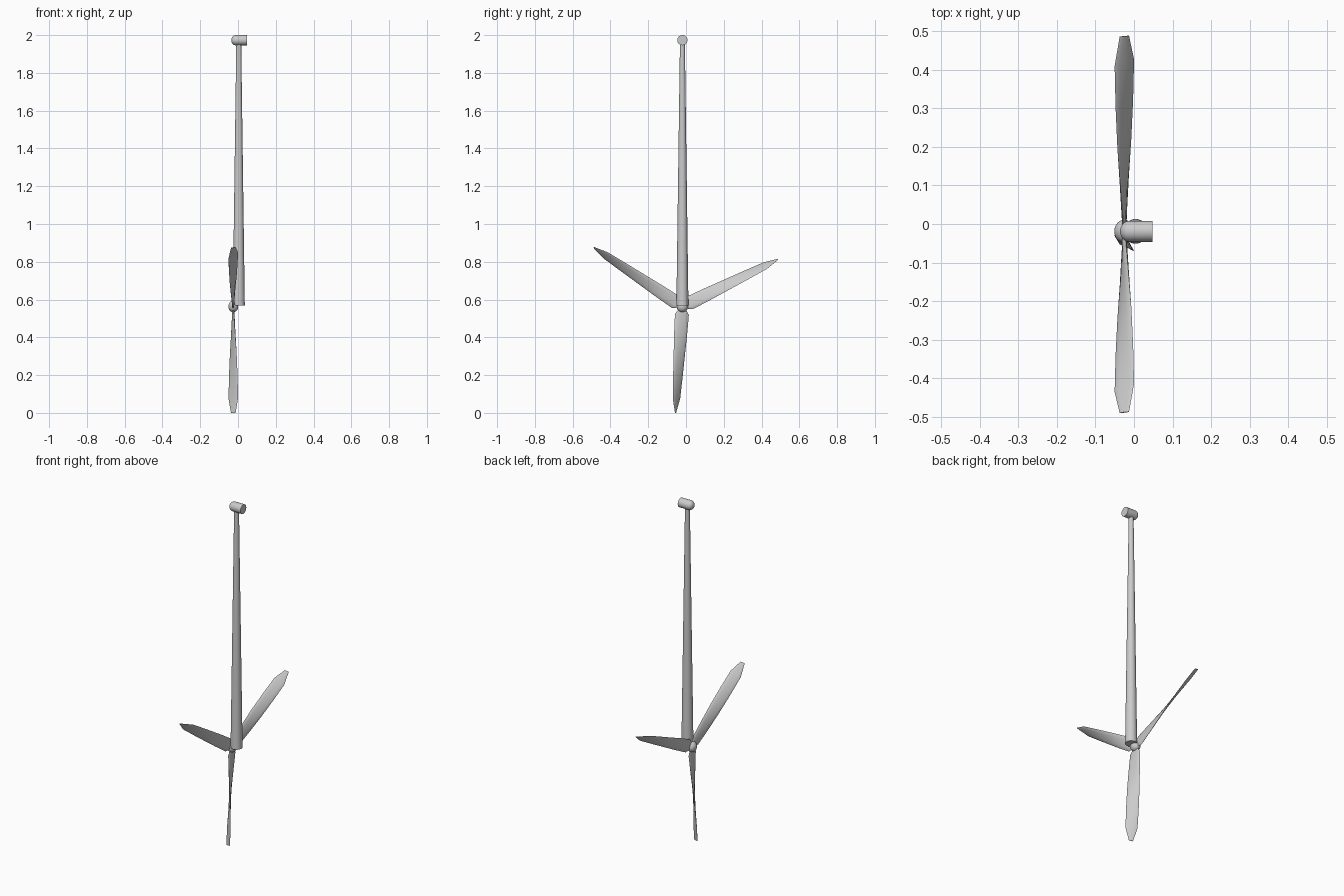
import bpy, bmesh
from math import sin, cos, pi, radians
from mathutils import Vector, Matrix

if "Cube" in bpy.data.objects:
    bpy.data.objects.remove(bpy.data.objects["Cube"])

AXIS_Y = -0.019
HUB = Vector((-0.025, AXIS_Y, 0.563))


def skin(name, rings, matrix):
    """Closed mesh lofted through equal-sized rings of points."""
    bm = bmesh.new()
    loops = [[bm.verts.new(matrix @ Vector(p)) for p in ring] for ring in rings]
    n = len(loops[0])
    for a, b in zip(loops, loops[1:]):
        for i in range(n):
            j = (i + 1) % n
            bm.faces.new((a[i], a[j], b[j], b[i]))
    bm.faces.new(loops[0])
    bm.faces.new(loops[-1])
    bmesh.ops.recalc_face_normals(bm, faces=bm.faces)
    mesh = bpy.data.meshes.new(name)
    bm.to_mesh(mesh)
    bm.free()
    ob = bpy.data.objects.new(name, mesh)
    bpy.context.collection.objects.link(ob)
    bpy.ops.object.select_all(action='DESELECT')
    ob.select_set(True)
    bpy.context.view_layer.objects.active = ob
    bpy.ops.object.shade_smooth_by_angle(angle=radians(35))
    return ob


def lathe(name, profile, matrix, sides=32):
    """Revolve (radius, height) pairs about local z."""
    rings = [[(r * cos(2 * pi * i / sides), r * sin(2 * pi * i / sides), h)
              for i in range(sides)] for r, h in profile]
    return skin(name, rings, matrix)


# tapered tower
lathe("tower", [(0.032, 0.568), (0.013, 1.962)],
      Matrix.Translation((0.004, AXIS_Y, 0)))

# nacelle lying along x, rounded at the rotor end
nose = [(0.027 * sin(a), -0.013 - 0.023 * cos(a))
        for a in (radians(d) for d in (10, 25, 40, 55, 70, 90))]
lathe("nacelle", nose + [(0.027, 0.048)],
      Matrix.Translation((0, AXIS_Y, 1.973)) @ Matrix.Rotation(pi / 2, 4, 'Y'))

# hub
ball = [(0.030 * sin(a), -0.026 * cos(a))
        for a in (radians(4 + 172 * k / 12) for k in range(13))]
lathe("hub", ball, Matrix.Translation(HUB) @ Matrix.Rotation(pi / 2, 4, 'Y'))

# blade stations: radius, half chord, half thickness, twist in degrees
STATIONS = [(0.022, 0.024, 0.006, 2), (0.042, 0.037, 0.006, 4),
            (0.15, 0.036, 0.006, 17), (0.255, 0.035, 0.0055, 31),
            (0.37, 0.034, 0.0045, 42), (0.487, 0.032, 0.0035, 52),
            (0.564, 0.0125, 0.0015, 77)]


def section(r, chord, thick, twist):
    c, s = cos(radians(twist)), sin(radians(twist))
    ring = []
    for i in range(12):
        a = 2 * pi * i / 12
        u, v = chord * cos(a), thick * sin(a)
        ring.append((-u * s + v * c, r, u * c + v * s))
    return ring


# three blades around the hub
for k in range(3):
    turn = Matrix.Translation(HUB) @ Matrix.Rotation(radians(26.3 + 120 * k), 4, 'X')
    skin(f"blade_{k + 1}", [section(*st) for st in STATIONS], turn)
